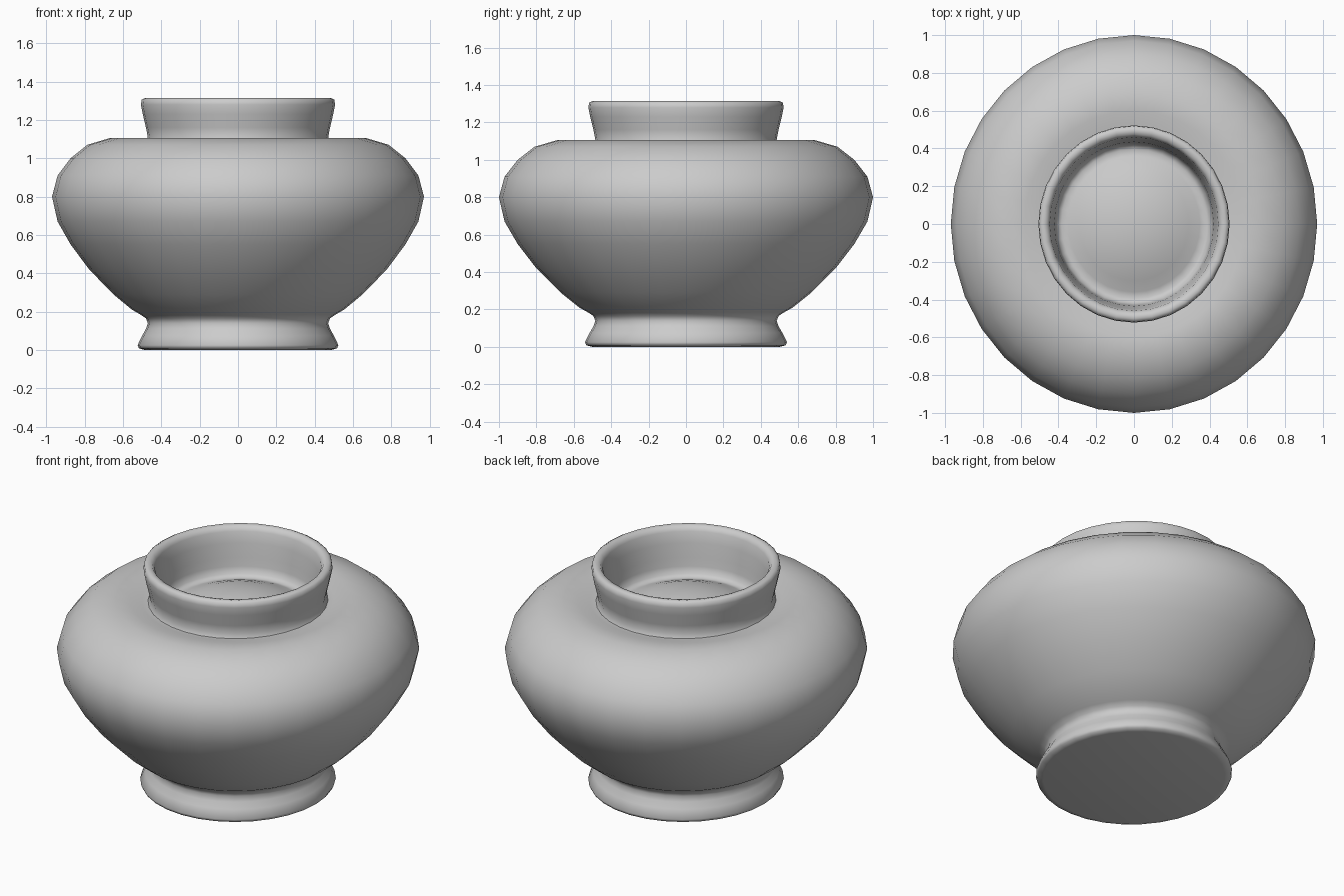
import bpy, bmesh, math

if "Cube" in bpy.data.objects:
    bpy.data.objects.remove(bpy.data.objects["Cube"])

SIDES = 32
SQUASH_X = 0.97  # the pot is slightly narrower in x than in y


def lathe(name, profile):
    """Revolve (radius, height) points about z; radius 0 closes to a pole."""
    bm = bmesh.new()
    rings = []
    for r, z in profile:
        if r == 0:
            rings.append([bm.verts.new((0, 0, z))] * SIDES)
        else:
            rings.append([bm.verts.new((r * SQUASH_X * math.cos(2 * math.pi * i / SIDES),
                                        r * math.sin(2 * math.pi * i / SIDES), z))
                          for i in range(SIDES)])
    for low, high in zip(rings, rings[1:]):
        for i in range(SIDES):
            j = (i + 1) % SIDES
            quad = [low[i], low[j], high[j], high[i]]
            bm.faces.new(list(dict.fromkeys(quad)))
    bmesh.ops.recalc_face_normals(bm, faces=bm.faces[:])
    mesh = bpy.data.meshes.new(name)
    bm.to_mesh(mesh)
    bm.free()
    obj = bpy.data.objects.new(name, mesh)
    bpy.context.collection.objects.link(obj)
    bpy.ops.object.select_all(action='DESELECT')
    obj.select_set(True)
    bpy.context.view_layer.objects.active = obj
    bpy.ops.object.shade_smooth_by_angle(angle=math.radians(65))
    return obj


# flared foot with a flat underside
foot = [(0, 0), (0.50, 0), (0.532, 0.008), (0.54, 0.025),
        (0.515, 0.075), (0.495, 0.11), (0.485, 0.14)]

# wide belly, rounded shoulder dipping slightly towards the neck
body = [(0.495, 0.165), (0.525, 0.185), (0.57, 0.21), (0.67, 0.29), (0.80, 0.42),
        (0.90, 0.55), (0.97, 0.67), (1.0, 0.80), (0.97, 0.91), (0.90, 1.00),
        (0.81, 1.07), (0.69, 1.105), (0.60, 1.105), (0.53, 1.088), (0.497, 1.085)]

# neck with a thick rounded rim
neck = [(0.485, 1.11), (0.495, 1.16), (0.512, 1.23), (0.522, 1.28), (0.518, 1.305),
        (0.50, 1.315), (0.475, 1.31), (0.46, 1.285), (0.45, 1.22), (0.435, 1.14),
        (0.43, 1.09)]

# shallow domed surface inside the neck
inside = [(0.42, 1.05), (0.395, 1.035), (0.36, 1.045), (0.30, 1.07),
          (0.22, 1.10), (0.11, 1.122), (0, 1.13)]

lathe("pot", foot + body + neck + inside)
